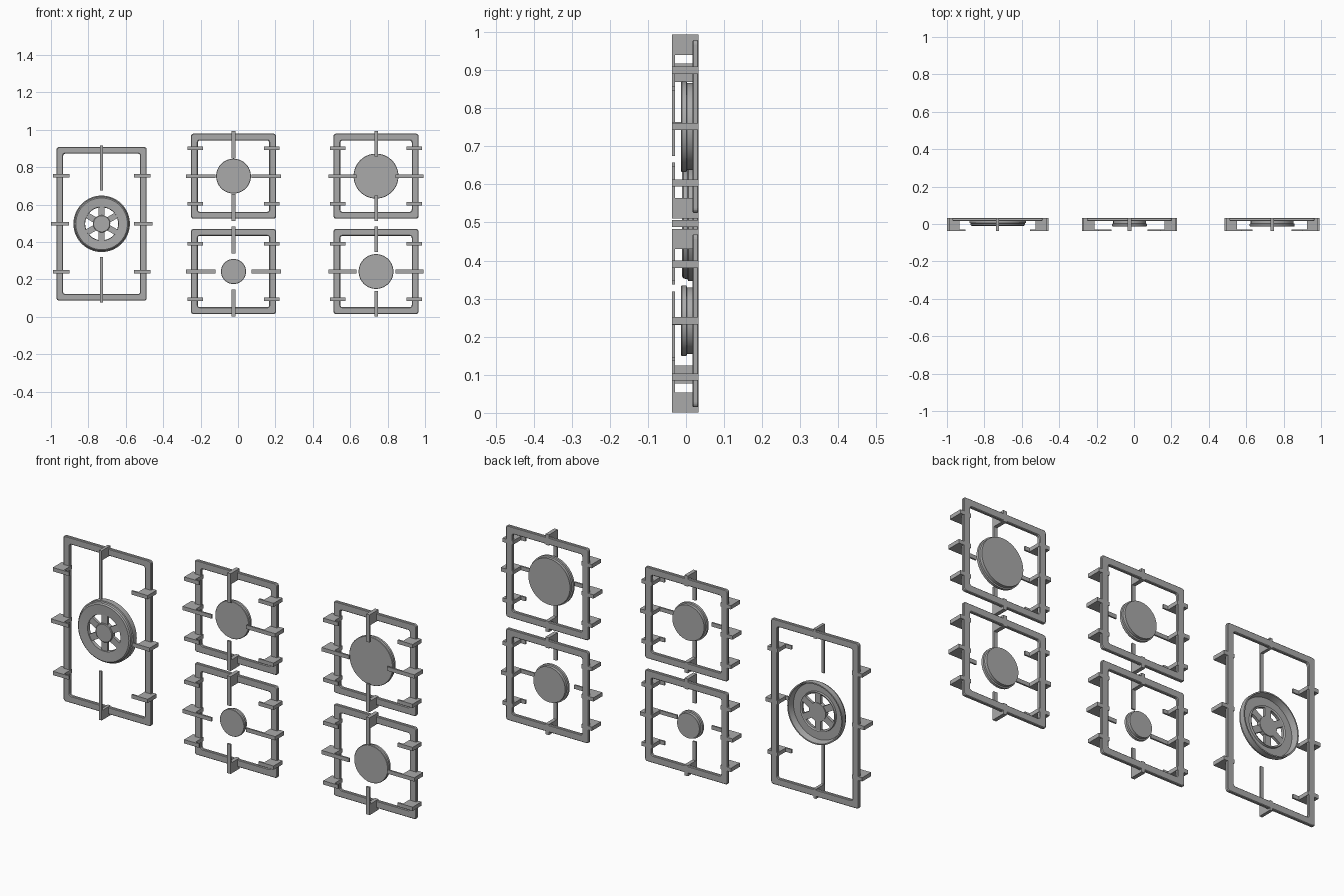
import bpy, bmesh, math
from mathutils import Matrix, Vector

cube = bpy.data.objects.get("Cube")
if cube:
    bpy.data.objects.remove(cube)

grey = bpy.data.materials.new("cast_grey")
grey.use_nodes = True
grey.diffuse_color = (0.4, 0.4, 0.4, 1)
grey.node_tree.nodes["Principled BSDF"].inputs["Base Color"].default_value = (0.4, 0.4, 0.4, 1)

FRONT, BACK = -0.037, 0.033     # depth of the grates
RAIL = 0.017                    # front face of the frame rails
TIP = -0.029                    # back face of the thin finger bars


def finish(bm, name, smooth=False):
    bmesh.ops.recalc_face_normals(bm, faces=bm.faces)
    mesh = bpy.data.meshes.new(name)
    bm.to_mesh(mesh)
    bm.free()
    mesh.materials.append(grey)
    ob = bpy.data.objects.new(name, mesh)
    bpy.context.collection.objects.link(ob)
    if smooth:
        bpy.ops.object.select_all(action='DESELECT')
        ob.select_set(True)
        bpy.context.view_layer.objects.active = ob
        bpy.ops.object.shade_smooth_by_angle(angle=math.radians(35))
    return ob


def rounded_rect(hx, hz, r, steps=4):
    pts = []
    for k, (sx, sz) in enumerate([(1, 1), (-1, 1), (-1, -1), (1, -1)]):
        for i in range(steps + 1):
            a = math.pi / 2 * (k + i / steps)
            pts.append((sx * (hx - r) + r * math.cos(a), sz * (hz - r) + r * math.sin(a)))
    return pts


def frame(name, cx, cz, hx, hz, width):
    # Rectangular ring with softened edges, lofted through its cross-section
    c = 0.003
    section = [(0, RAIL + c), (c, RAIL), (width - c, RAIL), (width, RAIL + c),
               (width, BACK - c), (width - c, BACK), (c, BACK), (0, BACK - c)]
    bm = bmesh.new()
    loops = []
    for inset, y in section:
        pts = rounded_rect(hx - inset, hz - inset, 0.012)
        loops.append([bm.verts.new((cx + x, y, cz + z)) for x, z in pts])
    for a, b in zip(loops, loops[1:] + loops[:1]):
        for i in range(len(a)):
            j = (i + 1) % len(a)
            bm.faces.new((a[i], a[j], b[j], b[i]))
    return finish(bm, name)


def finger(name, cx, cz, direction, outer, inner, foot, offset=0, width=0.019):
    # L profile: a deep foot clasping the rail and a thin bar reaching inward
    d = Vector((direction[0], 0, direction[1]))
    side = Vector((abs(d.z), 0, abs(d.x)))
    profile = [(outer, BACK), (outer, FRONT), (inner, FRONT), (inner, TIP),
               (foot, TIP), (foot, BACK)]
    bm = bmesh.new()
    base = Vector((cx, 0, cz)) + side * (offset - width / 2)
    face = bm.faces.new([bm.verts.new(base + d * r + Vector((0, y, 0))) for r, y in profile])
    new = bmesh.ops.extrude_face_region(bm, geom=[face])["geom"]
    bmesh.ops.translate(bm, verts=[v for v in new if isinstance(v, bmesh.types.BMVert)],
                        vec=side * width)
    return finish(bm, name)


def lathe(name, cx, cz, profile, closed=False, segments=64):
    # Turned part around the depth axis
    bm = bmesh.new()
    verts = [bm.verts.new((r, y, 0)) for r, y in profile]
    pairs = list(zip(verts, verts[1:] + (verts[:1] if closed else [])))
    edges = [bm.edges.new(p) for p in pairs]
    bmesh.ops.spin(bm, geom=verts + edges, cent=(0, 0, 0), axis=(0, 1, 0),
                   angle=math.tau, steps=segments, use_merge=True)
    bmesh.ops.remove_doubles(bm, verts=bm.verts, dist=0.0001)
    bmesh.ops.translate(bm, verts=bm.verts, vec=(cx, 0, cz))
    return finish(bm, name, True)


def burner(name, cx, cz, r):
    # Flat cap over a slightly narrower base
    lathe(name, cx, cz, [(0, -0.013), (r - 0.002, -0.013), (r, -0.011), (r, 0.001),
                         (r - 0.006, 0.003), (r - 0.006, 0.017), (0, 0.017)])


SIDES = {"left": (1, 0), "right": (-1, 0), "top": (0, 1), "bottom": (0, -1)}

# Four square grates: position, burner radius, reach of the side fingers
for name, cx, cz, radius, reach in [
        ("middle_upper", -0.024, 0.752, 0.093, 0.095), ("middle_lower", -0.024, 0.242, 0.067, 0.095),
        ("left_upper", 0.738, 0.752, 0.120, 0.104), ("left_lower", 0.738, 0.242, 0.093, 0.104)]:
    frame(name + "_frame", cx, cz, 0.227, 0.227, 0.036)
    burner(name + "_burner", cx, cz, radius)
    for side, d in SIDES.items():
        outer = 0.254 if d[0] else 0.241
        finger(f"{name}_{side}_finger", cx, cz, d, outer, reach, 0.188)
        if d[0]:
            for label, off in (("high", 0.148), ("low", -0.148)):
                finger(f"{name}_{side}_{label}_finger", cx, cz, d, 0.245, 0.163, 0.188, off)

# Tall grate with its long frame
wx, wz = -0.729, 0.497
frame("tall_frame", wx, wz, 0.241, 0.41, 0.035)
for side, d in SIDES.items():
    if d[0]:
        finger(f"tall_{side}_finger", wx, wz, d, 0.271, 0.174, 0.203)
        for label, off in (("high", 0.257), ("low", -0.257)):
            finger(f"tall_{side}_{label}_finger", wx, wz, d, 0.26, 0.172, 0.203, off)
    else:
        finger(f"tall_{side}_finger", wx, wz, d, 0.42, 0.178, 0.372, 0, 0.015)

# Large burner: hollow outer ring, hub and spokes
lathe("large_burner_ring", wx, wz, [
    (0.088, 0.008), (0.090, -0.008), (0.138, -0.011), (0.144, -0.006), (0.146, 0.004),
    (0.151, 0.006), (0.151, 0.033), (0.145, 0.033), (0.138, 0.003), (0.098, 0.003),
    (0.096, 0.012)], closed=True)
lathe("large_burner_hub", wx, wz, [(0, -0.010), (0.043, -0.010), (0.046, -0.007),
                                   (0.046, 0.014), (0, 0.014)])
bm = bmesh.new()
for i in range(6):
    m = (Matrix.Translation((wx, 0.003, wz)) @ Matrix.Rotation(math.radians(30 + 60 * i), 4, 'Y')
         @ Matrix.Translation((0.068, 0, 0)) @ Matrix.Diagonal((0.052, 0.014, 0.032, 1)))
    bmesh.ops.create_cube(bm, size=1, matrix=m)
finish(bm, "large_burner_spokes")
